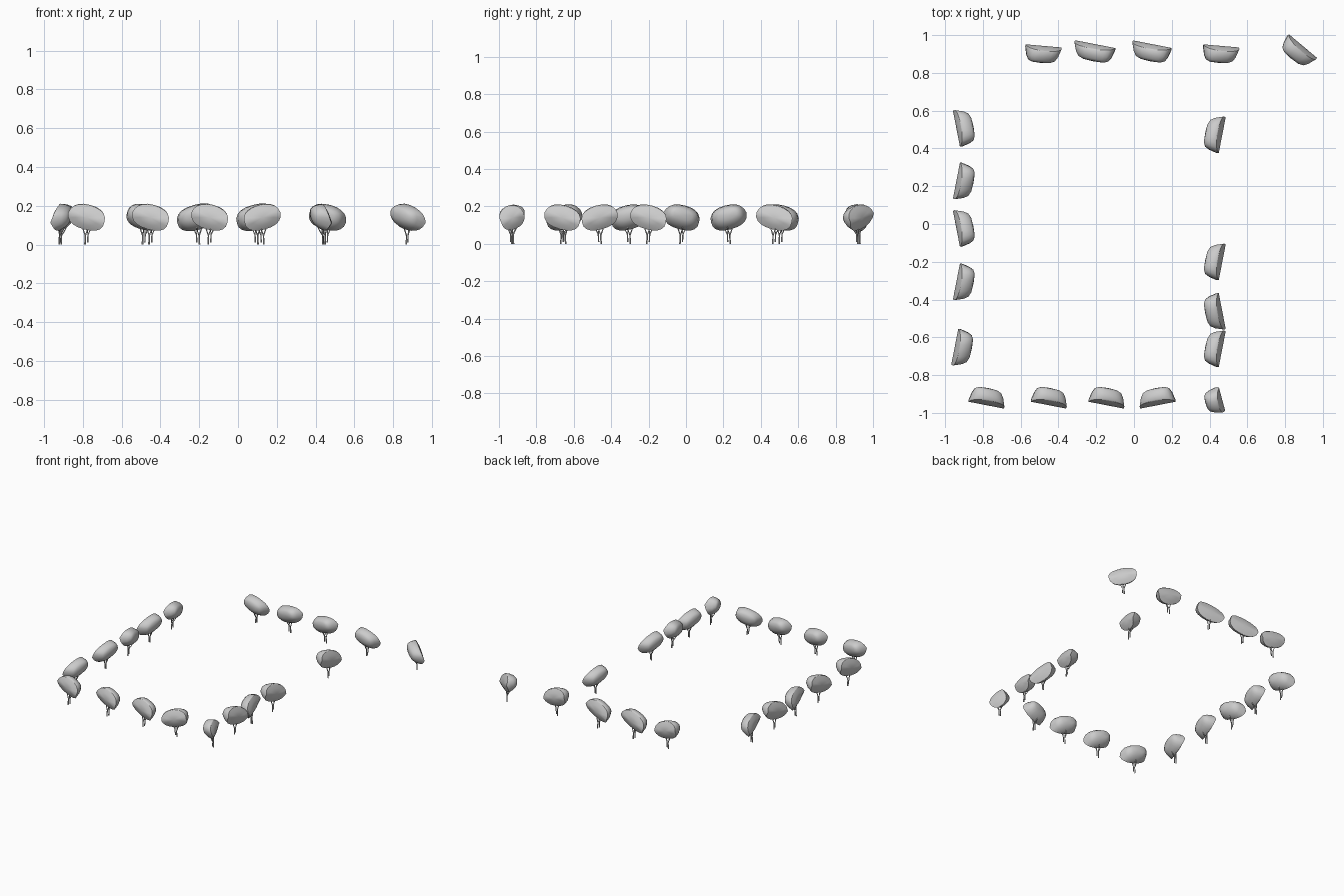
import bpy, bmesh, math
from mathutils import Matrix, Vector

cube = bpy.data.objects.get("Cube")
if cube:
    bpy.data.objects.remove(cube)

grey = bpy.data.materials.new("plain grey")
grey.use_nodes = True
COLOUR = (0.6, 0.6, 0.6, 1)
grey.diffuse_color = COLOUR
grey.node_tree.nodes["Principled BSDF"].inputs["Base Color"].default_value = COLOUR

SIDES = 20
HALF_HEIGHT = 0.063
OUTER = -0.05
RIM = 1

# Canopy rings from the outer face inwards: width, height, depth, bend, lift
RINGS = [(0.6, 0.6, 0, 0.009, 0), (1, 1, 0, 0.026, 0), (0.97, 1.03, 0.012, 0.02, 0.002),
         (0.87, 0.88, 0.052, 0.006, 0.006), (0.74, 0.66, 0.077, 0, 0.01),
         (0.5, 0.4, 0.088, 0, 0.014)]


def oval(t):
    """Point on a slightly squared oval of unit half-size."""
    c, s = math.cos(t), math.sin(t)
    return math.copysign(abs(c) ** 0.85, c), math.copysign(abs(s) ** 0.85, s)


def add_canopy(half, flip, tilt, place):
    # Tilted bean: outer face keeled along its length, inner side domed
    bm = bmesh.new()
    loops = []
    for width, height, depth, bend, lift in RINGS:
        loop = []
        for i in range(SIDES):
            cx, cz = oval(math.tau * i / SIDES)
            loop.append(bm.verts.new((half * width * cx - lift * 0.8,
                                      OUTER + depth + bend * abs(cz),
                                      HALF_HEIGHT * height * cz + lift)))
        loops.append(loop)
    outer = bm.verts.new((0, OUTER, 0))
    inner = bm.verts.new((-0.012, OUTER + 0.091, 0.014))
    for i in range(SIDES):
        j = (i + 1) % SIDES
        bm.faces.new((outer, loops[0][i], loops[0][j]))
        bm.faces.new((inner, loops[-1][j], loops[-1][i]))
        for a, b in zip(loops, loops[1:]):
            bm.faces.new((a[i], b[i], b[j], a[j]))
        # Sharp rim between the outer face and the dome
        bm.edges.get((loops[RIM][i], loops[RIM][j])).smooth = False
    for face in bm.faces:
        face.smooth = True
    mirror = Matrix.Scale(-1 if flip else 1, 4, Vector((1, 0, 0)))
    lean = Matrix.Rotation(math.radians(tilt), 4, "Y")
    bm.transform(place @ Matrix.Translation((0, 0, 0.139)) @ mirror @ lean)
    bmesh.ops.recalc_face_normals(bm, faces=bm.faces)
    mesh = bpy.data.meshes.new("canopy")
    bm.to_mesh(mesh)
    bm.free()
    mesh.materials.append(grey)
    bpy.context.collection.objects.link(bpy.data.objects.new("canopy", mesh))


# Stem paths: each point is x, y, z and thickness
STEMS = [
    [(-0.012, -0.024, 0, 1.1), (-0.01, -0.023, 0.045, 0.9), (-0.03, -0.02, 0.1, 0.6)],
    [(-0.01, -0.023, 0.045, 0.8), (-0.005, -0.005, 0.07, 0.7), (-0.002, 0.012, 0.1, 0.5)],
    [(0.001, -0.02, 0.01, 1), (0.003, -0.02, 0.05, 0.8), (0.024, -0.018, 0.095, 0.5)],
    [(0.003, -0.02, 0.05, 0.7), (0.001, -0.026, 0.075, 0.6), (0.004, -0.03, 0.1, 0.5)],
]


def add_trunk(flip, place):
    curve = bpy.data.curves.new("trunk", "CURVE")
    curve.dimensions = "3D"
    curve.bevel_depth = 0.004
    curve.bevel_resolution = 1
    curve.use_fill_caps = True
    for path in STEMS:
        spline = curve.splines.new("POLY")
        spline.points.add(len(path) - 1)
        for point, (x, y, z, r) in zip(spline.points, path):
            point.co = (-x if flip else x, y, z, 1)
            point.radius = r
    curve.materials.append(grey)
    trunk = bpy.data.objects.new("trunk", curve)
    trunk.matrix_world = place
    bpy.context.collection.objects.link(trunk)


def add_tree(x, y, facing, flip, half=0.1, yaw=None, tilt=15):
    if yaw is None:
        yaw = 11 if flip else -11
    place = (Matrix.Translation((x, y, 0))
             @ Matrix.Rotation(math.radians(facing + yaw), 4, "Z"))
    add_canopy(half, flip, tilt, place)
    add_trunk(flip, place)


# Front row
for x, flip in [(-0.773, False), (-0.443, False), (-0.138, False), (0.117, True)]:
    add_tree(x, -0.91, 0, flip, 0.098)

# Right row
for y, flip in [(0.48, False), (-0.193, False), (-0.47, True), (-0.653, False)]:
    add_tree(0.418, y, 90, flip)
add_tree(0.418, -0.94, 90, True, 0.068, 15, 25)

# Left row
for y, flip in [(0.514, True), (0.22, False), (-0.016, True), (-0.314, False)]:
    add_tree(-0.891, y, -90, flip)
add_tree(-0.9, -0.66, -90, False)

# Back row
for x in (-0.483, 0.458):
    add_tree(x, 0.893, 180, True, 0.098, -5)
for x, half in [(-0.215, 0.113), (0.087, 0.108)]:
    add_tree(x, 0.903, 180, False, half)
add_tree(0.862, 0.904, 180, True, 0.1, -40)
